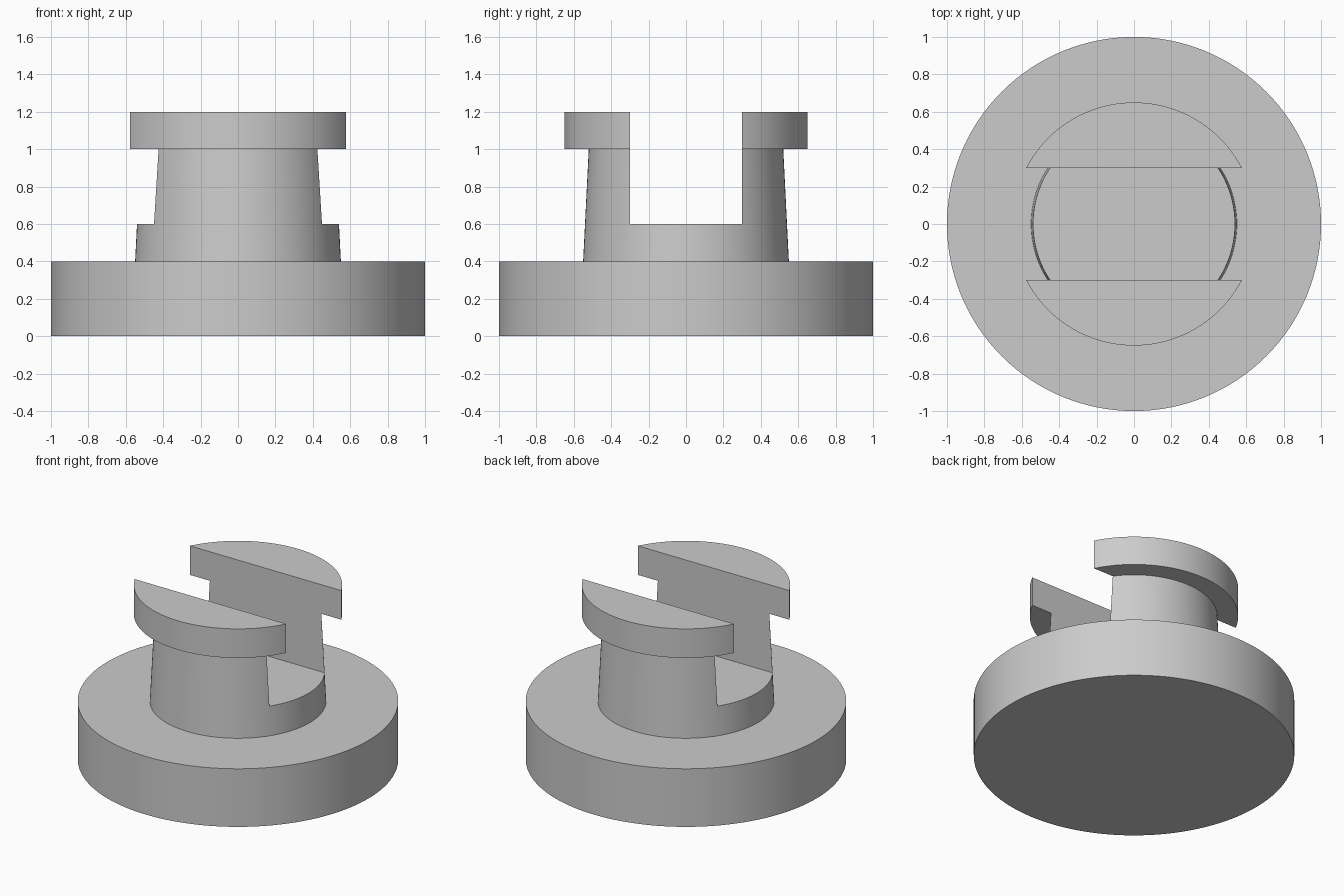
import bpy
import bmesh
from math import cos, sin, tau, radians

SEGMENTS = 128

if "Cube" in bpy.data.objects:
    bpy.data.objects.remove(bpy.data.objects["Cube"])

# Single flat grey
grey = bpy.data.materials.new("plain_grey")
grey.use_nodes = True
colour = (0.6, 0.6, 0.6, 1)
grey.diffuse_color = colour
grey.node_tree.nodes["Principled BSDF"].inputs["Base Color"].default_value = colour


def new_object(name, bm):
    bmesh.ops.recalc_face_normals(bm, faces=bm.faces)
    mesh = bpy.data.meshes.new(name)
    bm.to_mesh(mesh)
    bm.free()
    mesh.materials.append(grey)
    obj = bpy.data.objects.new(name, mesh)
    bpy.context.collection.objects.link(obj)
    return obj


def lathe(name, profile):
    """Turn (radius, height) points around z and cap both ends."""
    bm = bmesh.new()
    rings = [[bm.verts.new((r * cos(tau * i / SEGMENTS), r * sin(tau * i / SEGMENTS), z))
              for i in range(SEGMENTS)] for r, z in profile]
    for low, high in zip(rings, rings[1:]):
        for i in range(SEGMENTS):
            j = (i + 1) % SEGMENTS
            bm.faces.new((low[i], low[j], high[j], high[i]))
    bm.faces.new(rings[0])
    bm.faces.new(rings[-1])
    return new_object(name, bm)


# Round base, tapered neck and overhanging head turned as one solid
body = lathe("slotted_flange_body", [
    (1.0, 0.0), (1.0, 0.4),
    (0.55, 0.4), (0.52, 1.0),
    (0.65, 1.0), (0.65, 1.2),
])

# Wide slot running along x through the head and most of the neck
bm = bmesh.new()
bmesh.ops.create_cube(bm, size=1)
bmesh.ops.scale(bm, vec=(3, 0.6, 1), verts=bm.verts)
bmesh.ops.translate(bm, vec=(0, 0, 1.1), verts=bm.verts)
cutter = new_object("slot_cutter", bm)
cutter.hide_render = True

slot = body.modifiers.new("slot", "BOOLEAN")
slot.operation = "DIFFERENCE"
slot.solver = "EXACT"
slot.object = cutter

bpy.ops.object.select_all(action="DESELECT")
body.select_set(True)
bpy.context.view_layer.objects.active = body
bpy.ops.object.modifier_apply(modifier=slot.name)
bpy.data.objects.remove(cutter)
bpy.ops.object.shade_smooth_by_angle(angle=radians(30))
